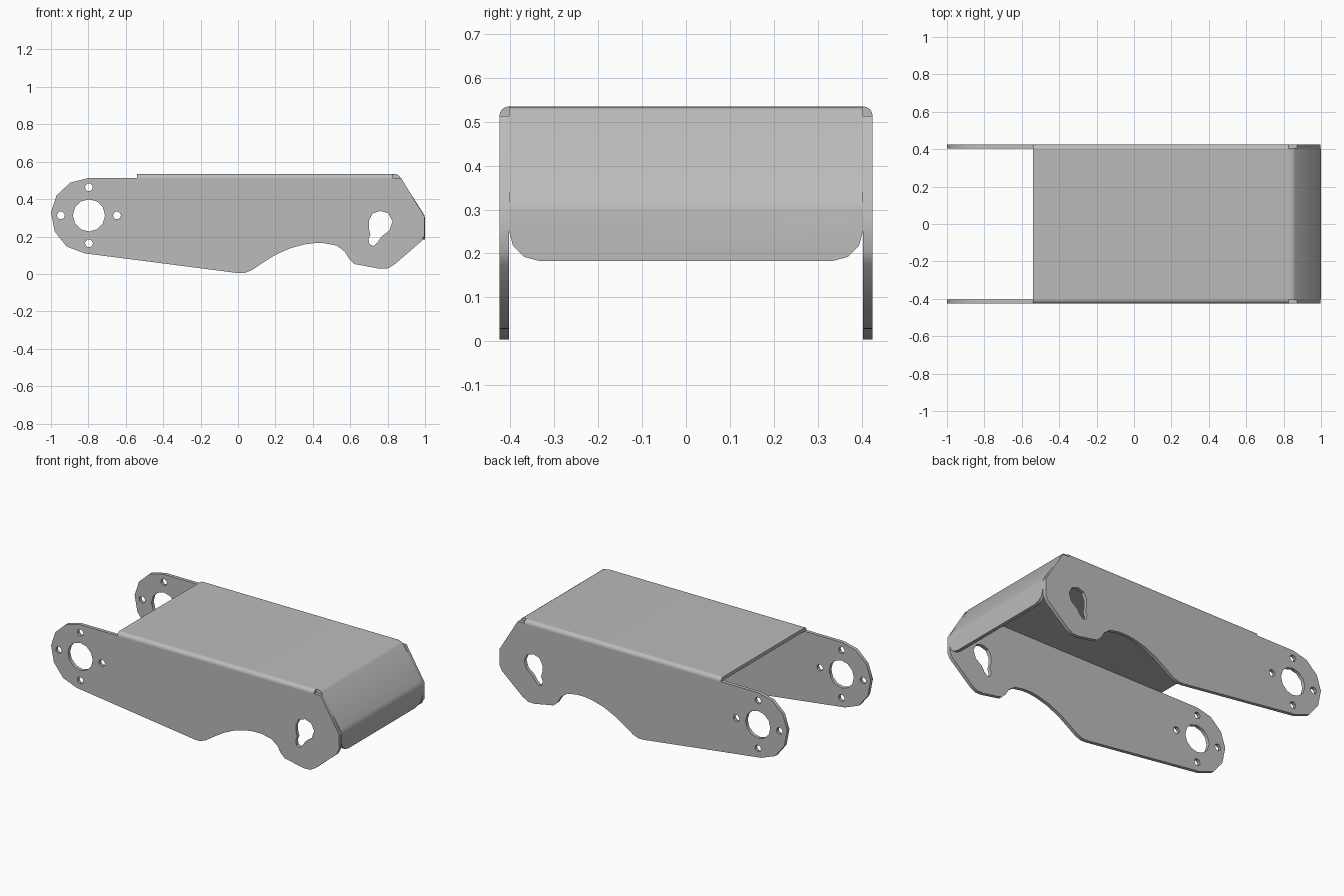
import bpy, bmesh, math
from mathutils import Vector

cube = bpy.data.objects.get("Cube")
if cube:
    bpy.data.objects.remove(cube, do_unlink=True)

T = 0.022            # sheet thickness
OUT = 0.425          # outer half width
INN = OUT - T        # inner half width
TOP = 0.535

steel = bpy.data.materials.new("grey_steel")
steel.use_nodes = True
colour = (0.5, 0.5, 0.5, 1)
steel.diffuse_color = colour
steel.node_tree.nodes["Principled BSDF"].inputs["Base Color"].default_value = colour


def finish(name, bm):
    bmesh.ops.remove_doubles(bm, verts=bm.verts, dist=0.0002)
    bmesh.ops.recalc_face_normals(bm, faces=bm.faces)
    mesh = bpy.data.meshes.new(name)
    bm.to_mesh(mesh)
    bm.free()
    mesh.materials.clear()
    mesh.materials.append(steel)
    obj = bpy.data.objects.new(name, mesh)
    bpy.context.collection.objects.link(obj)
    bpy.ops.object.select_all(action='DESELECT')
    obj.select_set(True)
    bpy.context.view_layer.objects.active = obj
    bpy.ops.object.shade_smooth_by_angle(angle=math.radians(35))
    return obj


def circle(x, z, r, n):
    return [(x + r * math.cos(math.tau * i / n), z + r * math.sin(math.tau * i / n))
            for i in range(n)]


def prism(points, offset):
    """Extrude a closed loop of 3D points along an offset."""
    bm = bmesh.new()
    face = bm.faces.new([bm.verts.new(p) for p in points])
    new = bmesh.ops.extrude_face_region(bm, geom=[face])["geom"]
    bmesh.ops.translate(bm, vec=offset, verts=[v for v in new if isinstance(v, bmesh.types.BMVert)])
    if face.is_valid and len(bm.faces) == len(points) + 1:
        bm.faces.new(face.verts)
    return bm


def sheet(name, loops, y):
    """Flat plate with holes, standing in the xz plane."""
    curve = bpy.data.curves.new(name, 'CURVE')
    curve.dimensions = '2D'
    curve.fill_mode = 'BOTH'
    curve.extrude = T / 2
    for loop in loops:
        spline = curve.splines.new('POLY')
        spline.points.add(len(loop) - 1)
        for p, (x, z) in zip(spline.points, loop):
            p.co = (x, z, 0, 1)
        spline.use_cyclic_u = True
    helper = bpy.data.objects.new("plate_helper", curve)
    bpy.context.collection.objects.link(helper)
    mesh = bpy.data.meshes.new_from_object(
        helper.evaluated_get(bpy.context.evaluated_depsgraph_get()))
    bpy.data.objects.remove(helper, do_unlink=True)
    bm = bmesh.new()
    bm.from_mesh(mesh)
    for v in bm.verts:
        v.co = Vector((v.co.x, y + v.co.z, v.co.y))
    return finish(name, bm)


# Side plate outline, hub holes and keyhole slot
outline = [(-.80, .513), (-.896, .489), (-.97, .42), (-1, .329), (-.98, .227),
           (-.917, .147), (-.82, .11), (-.003, .005), (.03, .004), (.07, .018),
           (.13, .058), (.195, .099), (.275, .136), (.356, .158), (.41, .165),
           (.463, .164), (.527, .152), (.57, .12), (.596, .078), (.623, .053),
           (.757, .028), (.80, .029), (.837, .051), (.98, .174), (.997, .206),
           (.997, .307), (.872, .513)]
slot = [(.70, .286), (.72, .324), (.762, .337), (.805, .324), (.826, .28), (.81, .233),
        (.767, .20), (.746, .168), (.725, .15), (.703, .158), (.698, .185),
        (.708, .211), (.70, .243)]
hub = (-.797, .313)
holes = [circle(*hub, .086, 12), slot]
holes += [circle(x, z, .021, 10) for x, z in circle(*hub, .15, 4)]

for side, s in (("left", 1), ("right", -1)):
    y = s * (OUT + INN) / 2
    # the model faces -y, so its left is +x; the plates are the back and front walls
    sheet("back_plate" if s > 0 else "front_plate", [outline] + holes, y)
    # Rounded bend joining plate and top
    arc = [(s * (INN + T * math.cos(a)), TOP - T + T * math.sin(a))
           for a in (math.radians(22.5 * i) for i in range(5))]
    loop = [(-.54, py, pz) for py, pz in arc + [(s * INN, TOP - T)]]
    finish("back_bend" if s > 0 else "front_bend", prism(loop, (1.365, 0, 0)))

# Folded top panel with sloped and upright end flap
outer = [(-.54, TOP), (.835, TOP), (.85, .533), (.862, .525),
         (.99, .325), (.997, .312), (1, .296), (1, .183)]
inner = [(1 - T, .183), (1 - T, .296), (.971, .312), (.845, .511),
         (.835, TOP - T), (-.54, TOP - T)]
bm = prism([(x, -INN, z) for x, z in outer + inner], (0, 2 * INN, 0))
corners = [e for e in bm.edges
           if all(v.co.z < .184 for v in e.verts)
           and abs(e.verts[0].co.y - e.verts[1].co.y) < .001]
bmesh.ops.bevel(bm, geom=corners, offset=.068, segments=3, profile=.5, affect='EDGES')
finish("top_panel", bm)
